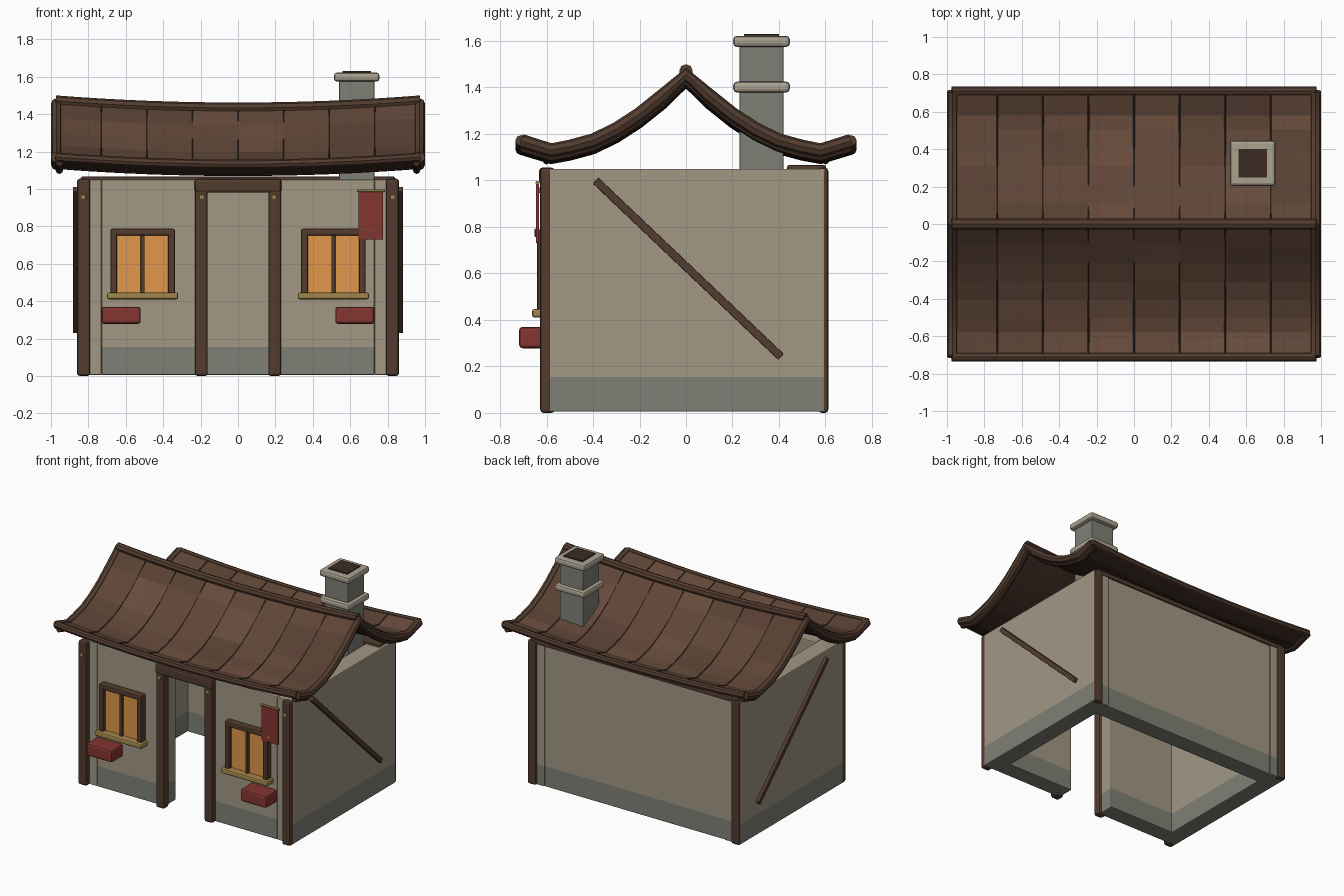
import bpy, bmesh, random
from mathutils import Vector

if "Cube" in bpy.data.objects:
    bpy.data.objects.remove(bpy.data.objects["Cube"])

random.seed(4)


def mat(name, r, g, b):
    m = bpy.data.materials.new(name)
    m.diffuse_color = (r, g, b, 1)
    m.use_nodes = True
    m.node_tree.nodes["Principled BSDF"].inputs["Base Color"].default_value = m.diffuse_color
    return m


PLASTER = mat("plaster", 0.36, 0.31, 0.23)
STONE = mat("stone", 0.21, 0.22, 0.18)
TRIM = mat("pale_stone", 0.40, 0.36, 0.28)
WOOD = mat("wood", 0.085, 0.045, 0.028)
DARK = mat("dark_wood", 0.045, 0.024, 0.016)
TILES = [mat("tile_%d" % i, 0.115 * k, 0.06 * k, 0.038 * k) for i, k in enumerate((0.85, 1, 1.15))]
GLOW = mat("window_glow", 0.75, 0.31, 0.07)
GOLD = mat("brass", 0.36, 0.24, 0.07)
RED = mat("red", 0.23, 0.035, 0.03)


def new_object(name, bm, mats, bevel=0.0):
    bmesh.ops.recalc_face_normals(bm, faces=bm.faces)
    me = bpy.data.meshes.new(name)
    bm.to_mesh(me)
    bm.free()
    ob = bpy.data.objects.new(name, me)
    bpy.context.collection.objects.link(ob)
    for m in mats:
        me.materials.append(m)
    if bevel:
        b = ob.modifiers.new("bevel", "BEVEL")
        b.width, b.segments, b.limit_method = bevel, 2, "ANGLE"
    return ob


def cube_bm(x, y, z):
    """Box from three (min, max) ranges."""
    bm = bmesh.new()
    bmesh.ops.create_cube(bm, size=1)
    for v in bm.verts:
        v.co = Vector([(r[0] + r[1]) / 2 + c * (r[1] - r[0]) for c, r in zip(v.co, (x, y, z))])
    return bm


def box(name, x, y, z, m, bevel=0.008):
    return new_object(name, cube_bm(x, y, z), [m], bevel)


def wall(name, x, y, z, plain_front=False):
    """Plaster wall with a stone-coloured base band."""
    bm = cube_bm(x, y, z)
    bmesh.ops.bisect_plane(bm, geom=bm.verts[:] + bm.edges[:] + bm.faces[:],
                           plane_co=(0, 0, 0.155), plane_no=(0, 0, 1))
    bm.normal_update()
    for f in bm.faces:
        low = f.calc_center_median().z < 0.155
        f.material_index = int(low and not (plain_front and f.normal.y < -0.5))
    return new_object(name, bm, [PLASTER, STONE], 0.006)


def tube(name, pts, r, m, res=2):
    cu = bpy.data.curves.new(name, "CURVE")
    cu.dimensions, cu.bevel_depth, cu.bevel_resolution, cu.use_fill_caps = "3D", r, res, True
    sp = cu.splines.new("POLY")
    sp.points.add(len(pts) - 1)
    for p, co in zip(sp.points, pts):
        p.co = (*co, 1)
    ob = bpy.data.objects.new(name, cu)
    bpy.context.collection.objects.link(ob)
    cu.materials.append(m)
    bpy.ops.object.select_all(action="DESELECT")
    ob.select_set(True)
    bpy.context.view_layer.objects.active = ob
    bpy.ops.object.convert(target="MESH")
    ob = bpy.context.view_layer.objects.active
    bpy.ops.object.shade_smooth_by_angle()
    return ob


# Walls around a hollow, floorless room
TOP = 1.05
wall("back_wall", (-0.73, 0.73), (0.46, 0.592), (0.005, TOP))
wall("lintel_wall", (-0.18, 0.18), (-0.59, -0.46), (0.98, TOP))
for s, side in ((-1, "left"), (1, "right")):
    wall(side + "_wall", sorted((0.73 * s, 0.86 * s)), (-0.59, 0.597), (0.005, TOP), True)
    wall(side + "_front_wall", sorted((0.18 * s, 0.73 * s)), (-0.59, -0.46), (0.005, TOP))

    # Corner posts, door posts and diagonal braces
    for n, cx, y in (("front_post", 0.825, (-0.627, -0.575)), ("back_post", 0.825, (0.57, 0.612)),
                     ("door_post", 0.196, (-0.627, -0.565))):
        box(side + "_" + n, (cx * s - 0.034, cx * s + 0.034), y, (0, TOP + 0.005), WOOD, 0.014)
        if n != "back_post":
            box(side + "_" + n + "_peg", (cx * s - 0.012, cx * s + 0.012), (-0.635, -0.62),
                (0.945, 0.97), GOLD, 0.004)
    brace = box(side + "_brace", (-0.015, 0.015), (-0.55, 0.55), (-0.017, 0.017), WOOD, 0.004)
    brace.location = (0.868 * s, 0.01, 0.62)
    brace.rotation_euler.x = -0.76

    # Windows: glowing panes, frame, mullion, sill and flower box
    cx = 0.51 * s
    box(side + "_window_panes", (cx - 0.15, cx + 0.15), (-0.612, -0.58), (0.44, 0.765), GLOW, 0)
    for k in (-1, 1):
        ex = cx + 0.154 * k
        box(side + "_window_jamb", (ex - 0.018, ex + 0.018), (-0.64, -0.58), (0.43, 0.785), WOOD)
    box(side + "_window_head", (cx - 0.172, cx + 0.172), (-0.641, -0.58), (0.752, 0.788), WOOD)
    box(side + "_window_mullion", (cx - 0.01, cx + 0.01), (-0.63, -0.58), (0.44, 0.76), WOOD, 0.003)
    box(side + "_window_sill", (cx - 0.19, cx + 0.19), (-0.662, -0.58), (0.41, 0.447), GOLD, 0.01)
    box(side + "_flower_box", (0.625 * s - 0.105, 0.625 * s + 0.105), (-0.718, -0.58),
        (0.278, 0.37), RED, 0.015)

box("door_lintel", (-0.232, 0.232), (-0.632, -0.565), (0.98, 1.055), WOOD, 0.014)
box("back_wall_plate", (-0.84, 0.84), (0.435, 0.602), (1.03, 1.067), WOOD, 0.01)

# Hanging banner with rod and chevron
box("banner", (0.643, 0.775), (-0.646, -0.632), (0.73, 0.985), RED, 0.003)
tube("banner_rod", [(0.635, -0.64, 0.99), (0.785, -0.64, 0.99)], 0.008, GOLD, 1)
tube("banner_chevron", [(0.66, -0.647, 0.79), (0.71, -0.647, 0.76), (0.76, -0.647, 0.79)], 0.004, GOLD, 1)

# Roof: flared profile in y, sagging along x
HALF = [(0, 1.455), (0.1, 1.365), (0.2, 1.285), (0.3, 1.22), (0.4, 1.172), (0.5, 1.145),
        (0.58, 1.13), (0.71, 1.17)]
PROFILE = [(-y, z) for y, z in HALF[:0:-1]] + HALF


def sag(x, z):
    return z - 0.04 * (1 - x * x)


N = 16
XS = [-0.975 + 1.95 * i / N for i in range(N + 1)]
bm = bmesh.new()
rows = [[bm.verts.new((x, y, sag(x, z))) for y, z in PROFILE] for x in XS]
shade = {}
for i in range(N):
    for j in range(len(PROFILE) - 1):
        f = bm.faces.new((rows[i][j], rows[i + 1][j], rows[i + 1][j + 1], rows[i][j + 1]))
        f.material_index = shade.setdefault((i // 2, j // 2), random.randrange(3))
roof = new_object("roof_slab", bm, TILES + [DARK] * 3)
if roof.data.polygons[0].normal.z < 0:
    roof.data.flip_normals()
sol = roof.modifiers.new("thickness", "SOLIDIFY")
sol.thickness, sol.offset, sol.material_offset, sol.material_offset_rim = 0.04, 0, 3, 3

# Roof seams, gable rolls, eave rolls and ridge
for s, side in ((-1, "front"), (1, "back")):
    for x in XS[2:-1:2]:
        tube(side + "_roof_seam", [(x, y * s, sag(x, z) + 0.019) for y, z in HALF], 0.006, DARK, 0)
    tube(side + "_eave_roll", [(x, 0.71 * s, sag(x, 1.173)) for x in XS], 0.024, WOOD)
    tube(side + "_eave_trim", [(x, 0.6 * s, sag(x, 1.125)) for x in XS], 0.016, DARK)
for s, side in ((-1, "left"), (1, "right")):
    tube(side + "_gable_roll", [(0.97 * s, y, z) for y, z in PROFILE], 0.03, WOOD)
    tube(side + "_gable_under_roll", [(0.955 * s, y, z - 0.03) for y, z in PROFILE], 0.02, DARK)
tube("ridge_roll", [(x, 0, sag(x, 1.473)) for x in XS], 0.029, WOOD)

# Chimney with two collars and a dark flue
CX, CY = 0.635, 0.325
for name, h, z, m, bev in (("chimney_shaft", 0.094, (1.0, 1.6), STONE, 0.004),
                           ("chimney_collar", 0.122, (1.378, 1.425), TRIM, 0.016),
                           ("chimney_cap", 0.122, (1.574, 1.622), TRIM, 0.016),
                           ("chimney_flue", 0.076, (1.6, 1.63), DARK, 0)):
    box(name, (CX - h, CX + h), (CY - h, CY + h), z, m, bev)
